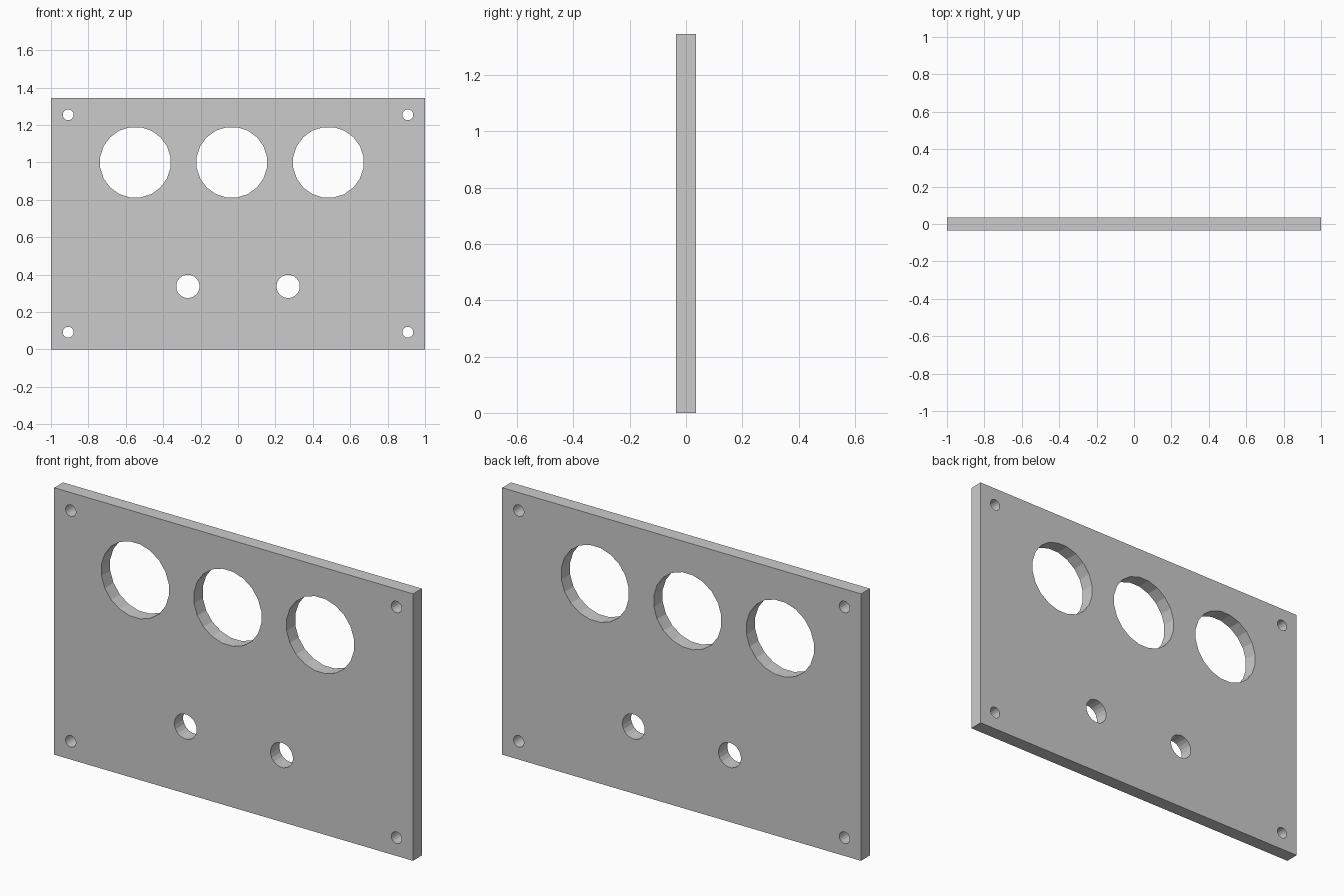
import bpy
from math import sin, cos, pi

if "Cube" in bpy.data.objects:
    bpy.data.objects.remove(bpy.data.objects["Cube"])

WIDTH, HEIGHT, THICK = 2.0, 1.345, 0.07
SIDES = 20

# Flat outline in the x-z plane, extruded to the plate thickness
curve = bpy.data.curves.new("panel", "CURVE")
curve.dimensions = "2D"
curve.fill_mode = "BOTH"
curve.extrude = THICK / 2


def add_loop(points):
    spline = curve.splines.new("POLY")
    spline.points.add(len(points) - 1)
    for p, (x, z) in zip(spline.points, points):
        p.co = (x, z, 0, 1)
    spline.use_cyclic_u = True
    spline.use_smooth = False


def add_hole(x, z, radius):
    angles = [2 * pi * (i + 0.5) / SIDES for i in range(SIDES)]
    add_loop([(x + radius * cos(a), z + radius * sin(a)) for a in angles])


# Rectangular plate
add_loop([(-WIDTH / 2, 0), (WIDTH / 2, 0), (WIDTH / 2, HEIGHT), (-WIDTH / 2, HEIGHT)])

# Row of three large openings
for i in range(3):
    add_hole(-0.549 + 0.516 * i, 1.0, 0.19)

# Mirrored small holes and corner screw holes
for side in (-1, 1):
    add_hole(side * 0.268, 0.337, 0.0625)
    for z in (0.092, 1.254):
        add_hole(side * 0.908, z, 0.029)

# Stand the plate upright and turn it into a mesh
panel = bpy.data.objects.new("panel", curve)
bpy.context.collection.objects.link(panel)
panel.rotation_euler.x = pi / 2
bpy.context.view_layer.objects.active = panel
panel.select_set(True)
bpy.ops.object.convert(target="MESH")
bpy.ops.object.transform_apply(location=False, rotation=True, scale=False)
bpy.ops.object.shade_flat()
